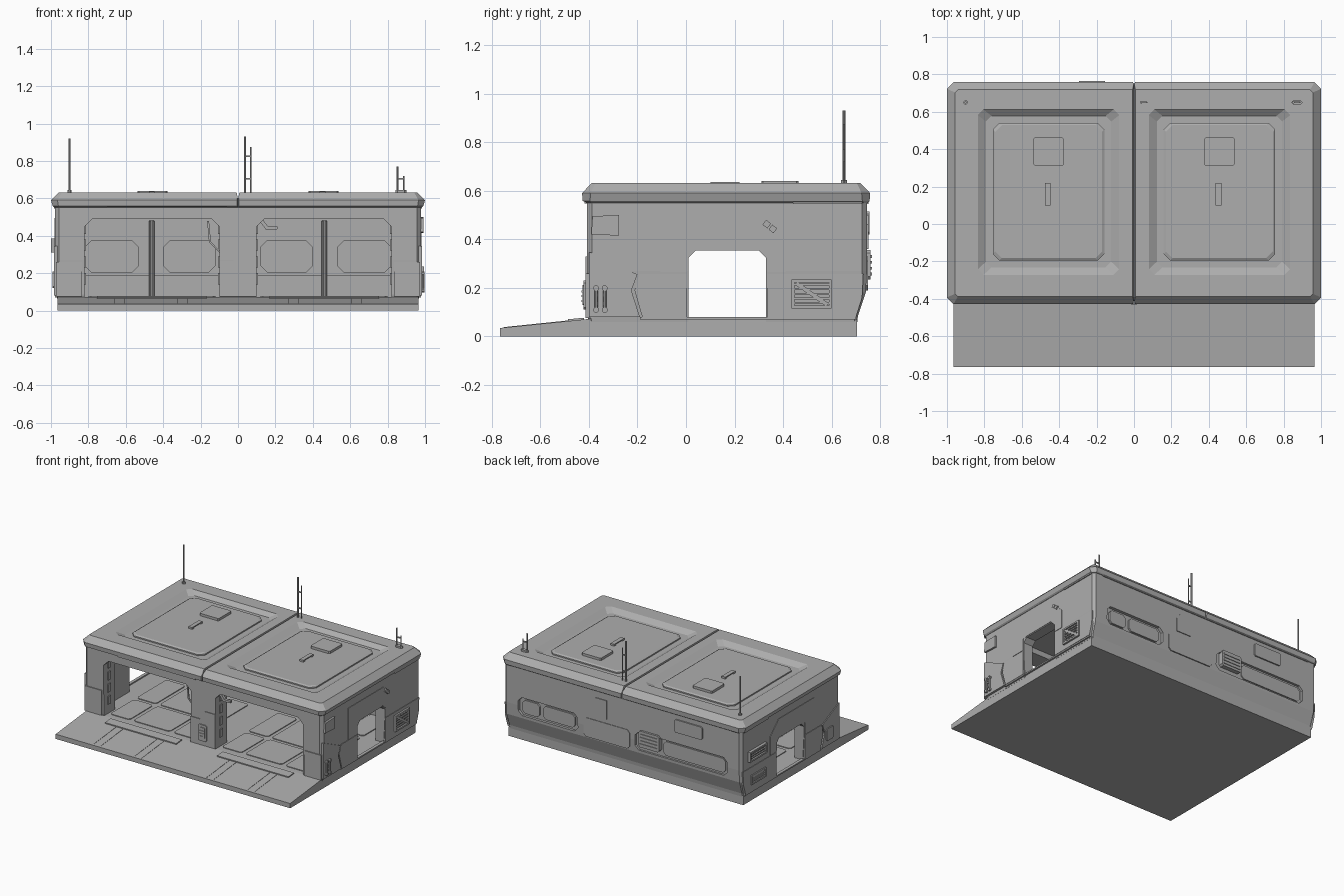
import bpy, bmesh
from mathutils import Vector

old = bpy.data.objects.get("Cube")
if old:
    bpy.data.objects.remove(old)

grey = bpy.data.materials.new("wall_grey")
grey.use_nodes = True
COLOUR = (0.42, 0.42, 0.42, 1)
grey.diffuse_color = COLOUR
grey.node_tree.nodes["Principled BSDF"].inputs["Base Color"].default_value = COLOUR


def skin(name, rings):
    """Closed solid through a stack of matching rings of points."""
    bm = bmesh.new()
    rows = [[bm.verts.new(p) for p in ring] for ring in rings]
    n = len(rows[0])
    for a, b in zip(rows, rows[1:]):
        for i in range(n):
            j = (i + 1) % n
            bm.faces.new((a[i], a[j], b[j], b[i]))
    bm.faces.new(rows[0][::-1])
    bm.faces.new(rows[-1])
    bmesh.ops.recalc_face_normals(bm, faces=bm.faces)
    me = bpy.data.meshes.new(name)
    bm.to_mesh(me)
    bm.free()
    me.materials.append(grey)
    ob = bpy.data.objects.new(name, me)
    bpy.context.collection.objects.link(ob)
    return ob


def prism(name, axis, pts, lo, hi):
    """Extrude a 2D outline along the x, y or z axis."""
    place = {"x": lambda p, q, d: (d, p, q),
             "y": lambda p, q, d: (p, d, q),
             "z": lambda p, q, d: (p, q, d)}[axis]
    return skin(name, [[place(p, q, d) for p, q in pts] for d in (lo, hi)])


def rect(x0, x1, y0, y1, c=0.0):
    """Rectangle outline, with cut corners when c is given."""
    if not c:
        return [(x0, y0), (x1, y0), (x1, y1), (x0, y1)]
    return [(x0 + c, y0), (x1 - c, y0), (x1, y0 + c), (x1, y1 - c),
            (x1 - c, y1), (x0 + c, y1), (x0, y1 - c), (x0, y0 + c)]


def arch(x0, x1, z0, z1, c):
    return [(x0, z0), (x1, z0), (x1, z1 - c), (x1 - c, z1), (x0 + c, z1), (x0, z1 - c)]


def box(name, x0, x1, y0, y1, z0, z1):
    return prism(name, "z", rect(x0, x1, y0, y1), z0, z1)


def stack(name, levels):
    """Solid of cut-corner rectangles: (z, x0, x1, y0, y1, corner)."""
    return skin(name, [[(x, y, z) for x, y in rect(*r)] for z, *r in levels])


def rod(name, x, y, z0, z1, r):
    return prism(name, "z", rect(x - r, x + r, y - r, y + r, r * 0.6), z0, z1)


def cut(target, *cutters):
    bpy.context.view_layer.objects.active = target
    for c in cutters:
        m = target.modifiers.new("cut", "BOOLEAN")
        m.operation, m.solver, m.object = "DIFFERENCE", "EXACT", c
        bpy.ops.object.modifier_apply(modifier=m.name)
        bpy.data.objects.remove(c)


# Foundation with front ramp
prism("foundation_ramp", "x", [(-.765, 0), (-.765, .035), (-.40, .072), (.705, .07), (.705, 0)], -.965, .965)

# Walls with bays, side doors and rear recesses
walls = stack("walls", [(.06, -.966, .966, -.40, .705, .012), (.085, -.968, .968, -.405, .708, .012),
                        (.18, -.974, .974, -.405, .74, .015), (.27, -.978, .978, -.408, .745, .02),
                        (.57, -.978, .978, -.408, .745, .02)])
cut(walls,
    box("room_cut", -.90, .90, -.275, .66, .04, .53),
    prism("left_bay_cut", "y", arch(.10, .82, .04, .49, .04), -.6, -.2),
    prism("right_bay_cut", "y", arch(-.82, -.10, .04, .49, .04), -.6, -.2),
    prism("door_cut", "x", arch(.01, .33, .04, .353, .03), -1.2, 1.2),
    prism("rear_left_cut", "y", rect(.37, .86, .20, .335, .03), .722, .9),
    prism("rear_right_cut", "y", rect(-.86, -.10, .20, .335, .03), .727, .9))

# Roof with sunken panels and a centre joint
roof = stack("roof", [(.55, -.98, .98, -.41, .75, .02), (.558, -.99, .99, -.425, .756, .03),
                      (.59, -1, 1, -.428, .758, .035), (.632, -.957, .957, -.388, .718, .015)])
cutters = [prism("joint_cut", "y", [(-.013, .66), (0, .595), (.013, .66)], -1, 1),
           prism("front_joint_cut", "z", [(-.012, -.45), (.012, -.45), (0, -.405)], .5, .7),
           prism("rear_joint_cut", "z", [(-.012, .78), (.012, .78), (0, .74)], .5, .7)]
for m in (-.457, .457):
    cutters.append(stack("recess_cut", [(.606, m - .335, m + .335, -.232, .578, .03),
                                        (.632, m - .378, m + .378, -.272, .612, .03),
                                        (.66, m - .378, m + .378, -.272, .612, .03)]))
cut(roof, *cutters)

for side, m in (("right", -.457), ("left", .457)):
    stack(side + "_roof_plate", [(.60, m - .298, m + .298, -.195, .54, .035),
                                 (.615, m - .298, m + .298, -.195, .54, .035),
                                 (.622, m - .285, m + .285, -.183, .528, .035)])
    prism(side + "_roof_hatch", "z", rect(m - .08, m + .08, .31, .463, .008), .61, .64)
    # Roof handle on two feet
    h = m - .005
    box(side + "_handle_grip", h - .015, h + .015, .10, .22, .629, .636)
    for y in (.10, .20):
        box(side + "_handle_foot", h - .015, h + .015, y, y + .02, .615, .632)

# Antennas
for x, top, r in ((-.9, .92, .005), (.038, .93, .006), (.067, .875, .004), (.852, .77, .005), (.887, .72, .004)):
    rod("antenna", x, .65, .62, top, r)
rod("antenna_foot", -.9, .65, .62, .645, .011)
for x0, x1, z in ((.038, .067, .70), (.038, .067, .82), (.852, .887, .70)):
    box("antenna_link", x0, x1, .646, .654, z, z + .008)
prism("antenna_mount", "z", rect(.842, .9, .638, .662, .01), .62, .645)

for s, side in ((1, "left"), (-1, "right")):
    # Raised cladding on the side walls
    def clad(name, pts, out):
        prism(side + "_" + name, "x", pts, s * .955, s * out)
    clad("front_corner_plate", [(-.40, .08), (-.19, .08), (-.225, .19), (-.20, .255), (-.39, .345), (-.40, .345)], .984)
    clad("lower_front_plate", [(-.18, .08), (.005, .08), (.005, .258), (-.19, .258), (-.212, .19)], .981)
    clad("lower_rear_plate", [(.335, .08), (.70, .08), (.725, .16), (.73, .258), (.335, .258)], .981)
    clad("upper_plate", [(-.105, .265), (.005, .265), (.005, .35), (.04, .36), (.30, .36), (.335, .33),
                         (.335, .265), (.41, .265), (.41, .40), (.31, .495), (-.105, .495)], .981)
    clad("eave_strip", rect(.44, .725, .545, .556), .985)
    clad("door_frame_sill", rect(-.19, .70, .07, .08), .978)

    # Bay: floor plates, threshold and ramp strips
    for x0, x1 in ((.12, .28), (.31, .61), (.64, .80)):
        for y0, y1 in ((-.36, -.08), (-.05, .30), (.33, .64)):
            c = sorted((s * x0, s * x1))
            prism(side + "_floor_plate", "z", rect(c[0], c[1], y0, y1, .015), .06, .077)
    c = sorted((s * .168, s * .755))
    skin(side + "_threshold", [[(x, -.485, .055), (x, -.485, .071), (x, -.42, .077), (x, -.42, .06)] for x in c])
    for x in (.268, .325, .605, .662):
        skin(side + "_ramp_line", [[(s * x + d, -.75, .03), (s * x + d, -.75, .0385),
                                    (s * x + d, -.485, .066), (s * x + d, -.485, .05)] for d in (-.002, .002)])

    # Inner rear wall: wainscot, panels and post
    c = sorted((s * .10, s * .90))
    box(side + "_inner_wainscot", c[0], c[1], .645, .67, .07, .19)
    for x0, x1 in ((.12, .40), (.53, .82)):
        c = sorted((s * x0, s * x1))
        prism(side + "_inner_panel", "y", rect(c[0], c[1], .205, .375, .035), .648, .67)
    for x in (.452, .47):
        rod(side + "_inner_post", s * x, .635, .07, .48, .006)
    box(side + "_inner_post_back", s * .461 - .012, s * .461 + .012, .638, .67, .07, .485)

    # Front pillar: lower guard and slots on its inner face
    c = sorted((s * .835, s * .972))
    box(side + "_pillar_guard", c[0], c[1], -.414, -.38, .075, .26)
    for z in (.14, .23, .32, .41):
        c = sorted((s * .814, s * .83))
        box(side + "_pillar_slot", c[0], c[1], -.36, -.33, z, z + .06)
        c = sorted((s * .09, s * .106))
        box(side + "_centre_slot", c[0], c[1], -.36, -.33, z, z + .06)

# Centre pillar guard and control panel
prism("centre_guard", "y", [(-.10, .075), (.10, .075), (.10, .33), (.01, .33), (-.025, .265), (-.10, .265)], -.413, -.38)
prism("control_panel", "y", rect(-.036, .036, .11, .23, .01), -.421, -.40)
prism("control_screen", "y", rect(-.022, .022, .13, .212, .004), -.426, -.41)
for z in (.142, .162, .182):
    box("control_key_row", -.016, .016, -.43, -.42, z, z + .008)

# Torn fittings hanging at the front
prism("loose_bracket", "y", [(.11, .485), (.13, .49), (.16, .45), (.21, .45), (.21, .435), (.15, .432)], -.39, -.37)
prism("loose_cable", "y", [(-.165, .48), (-.155, .48), (-.145, .37), (-.10, .32), (-.10, .31), (-.155, .365)], -.37, -.362)
box("front_eave_strip", -.70, -.06, -.418, -.40, .548, .556)


def vent(name, x_in, x_out, y0, y1, z0, z1, count):
    """Framed side vent with slats."""
    b, lip = .012, x_in + (x_out - x_in) * .6
    prism(name + "_back", "x", rect(y0, y1, z0, z1, .01), x_in, lip)
    for a in (rect(y0, y0 + b, z0, z1), rect(y1 - b, y1, z0, z1), rect(y0, y1, z0, z0 + b), rect(y0, y1, z1 - b, z1)):
        prism(name + "_frame", "x", a, x_in, x_out)
    step = (z1 - z0 - 2 * b) / count
    for i in range(count):
        z = z0 + b + step * (i + .3)
        prism(name + "_slat", "x", rect(y0, y1, z, z + step * .45), x_in, x_in + (x_out - x_in) * .85)


# Left side fittings: vent, box, clamps and cable clip
vent("left_vent", .96, .994, .435, .60, .115, .235, 5)
prism("left_vent_brace", "x", [(.445, .215), (.46, .225), (.59, .135), (.575, .125)], .96, .992)
prism("left_wall_box", "x", [(-.39, .42), (-.275, .415), (-.275, .50), (-.385, .495)], .96, .992)
for y in (-.37, -.335):
    rod("clamp_bar", .99, y, .10, .205, .007)
    for z in (.10, .19):
        prism("clamp_knob", "x", rect(y - .011, y + .011, z - .002, z + .02, .006), .96, .998)
for z in (.13, .165):
    box("clamp_cross", .97, .99, -.37, -.335, z, z + .012)
for y, z in ((.335, .46), (.36, .44)):
    prism("cable_clip", "x", [(y - .02, z), (y, z - .015), (y + .015, z + .005), (y - .005, z + .02)], .96, .99)

# Right side fittings
vent("right_upper_vent", -.96, -.999, .47, .67, .31, .385, 3)
vent("right_lower_vent", -.96, -.99, .47, .64, .13, .20, 3)
prism("right_wall_box", "x", rect(-.32, -.24, .12, .21, .01), -.96, -.992)

# Rear fittings
prism("rear_left_inset", "y", rect(.40, .66, .218, .317, .02), .71, .735)
prism("rear_left_inset_small", "y", rect(.69, .83, .218, .317, .02), .71, .735)
prism("rear_right_inset", "y", rect(-.84, -.33, .215, .32, .02), .71, .735)
prism("rear_vent_box", "y", rect(-.31, -.14, .235, .355, .012), .72, .76)
for i in range(4):
    z = .252 + i * .024
    box("rear_vent_slat", -.295, -.155, .75, .765, z, z + .011)
prism("rear_upper_plate", "y", rect(-.66, -.43, .42, .515, .01), .73, .755)
prism("rear_centre_plate", "y", [(.13, .36), (.13, .50), (.22, .50), (.25, .46), (.25, .36)], .73, .751)
prism("rear_side_plate", "y", rect(-.06, .32, .19, .33, .02), .73, .749)
box("rear_eave_strip", -.9, .9, .74, .752, .545, .556)
